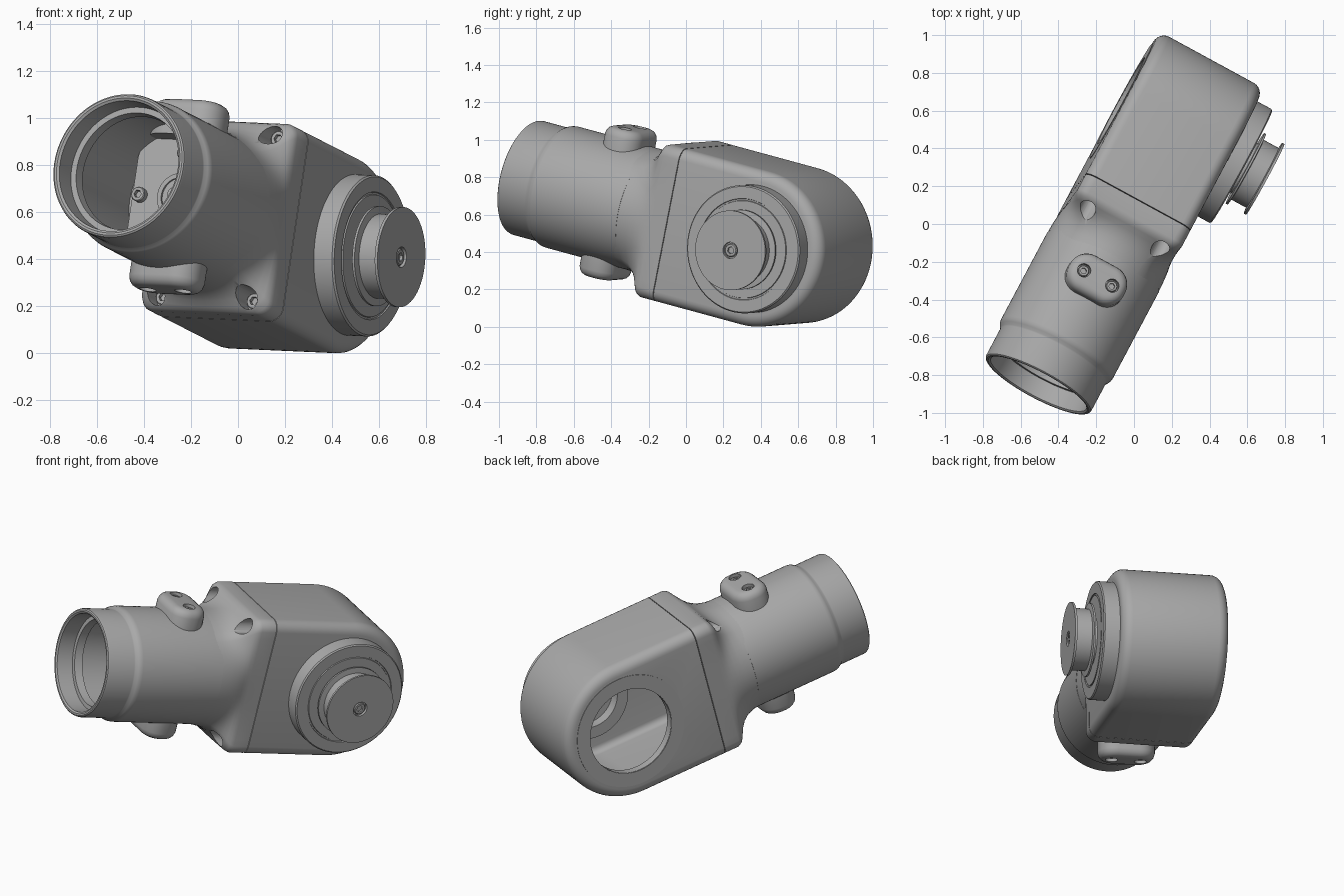
import bpy, bmesh
from math import sin, cos, pi, hypot
from mathutils import Vector, Matrix

if "Cube" in bpy.data.objects:
    bpy.data.objects.remove(bpy.data.objects["Cube"], do_unlink=True)

# Single material
grey = bpy.data.materials.new("grey metal")
grey.use_nodes = True
tone = (0.4, 0.4, 0.4, 1)
grey.diffuse_color = tone
grey.node_tree.nodes["Principled BSDF"].inputs["Base Color"].default_value = tone

# Local frame: x along the tube, y along the hinge pin, z across both
yaw, tilt, roll = 0.489, 0.236, 0.04
A = Vector((-sin(yaw) * cos(tilt), -cos(yaw) * cos(tilt), sin(tilt)))
pin = Vector((cos(yaw), -sin(yaw), 0))
W = pin * cos(roll) - A.cross(pin) * sin(roll)
FRAME = Matrix((A, W, A.cross(W))).transposed().to_4x4()
FRAME.translation = (0.21, 0.50, 0.43)


def loft(name, rings, caps=True):
    """Skin a list of equal-length point rings; without caps it closes on itself."""
    bm = bmesh.new()
    rows = [[bm.verts.new(p) for p in ring] for ring in rings]
    n = len(rows[0])
    for a, b in zip(rows, rows[1:] if caps else rows[1:] + rows[:1]):
        for i in range(n):
            j = (i + 1) % n
            bm.faces.new((a[i], a[j], b[j], b[i]))
    if caps:
        bm.faces.new(rows[0])
        bm.faces.new(rows[-1])
    bmesh.ops.recalc_face_normals(bm, faces=bm.faces)
    mesh = bpy.data.meshes.new(name)
    bm.to_mesh(mesh)
    bm.free()
    mesh.materials.append(grey)
    obj = bpy.data.objects.new(name, mesh)
    bpy.context.collection.objects.link(obj)
    obj.matrix_world = FRAME
    return obj


def ring(t, r, axis, centre=(0, 0, 0), n=72, hexed=False):
    """Circle or hexagon of radius r at distance t along a local axis."""
    pts = []
    for i in range(n):
        q = 2 * pi * i / n
        k = r * cos(pi / 6) / cos(q % (pi / 3) - pi / 6) if hexed else r
        p = [0, 0, 0]
        p[axis], p[axis - 2], p[axis - 1] = t, k * cos(q), k * sin(q)
        pts.append(Vector(p) + Vector(centre))
    return pts


def turned(name, profile, axis, centre=(0, 0, 0), caps=True, n=72):
    return loft(name, [ring(t, r, axis, centre, n) for t, r in profile], caps)


def rounded_rect(hx, hy, r, n=8):
    pts = []
    for k, (sx, sy) in enumerate(((1, 1), (-1, 1), (-1, -1), (1, -1))):
        for i in range(n + 1):
            q = (k + i / n) * pi / 2
            pts.append((sx * (hx - r) + r * cos(q), sy * (hy - r) + r * sin(q)))
    return pts


def cut(obj, cutters):
    for c in cutters:
        bpy.context.view_layer.objects.active = obj
        m = obj.modifiers.new("cut", "BOOLEAN")
        m.operation, m.object = "DIFFERENCE", c
        bpy.ops.object.modifier_apply(modifier=m.name)
        bpy.data.objects.remove(c, do_unlink=True)


def screw(name, t, axis, centre, r, face=1):
    """Socket head screw whose head face lies at t, pointing along face."""
    rings = [ring(t - face * 0.04, r, axis, centre, 24), ring(t - face * 0.005, r, axis, centre, 24),
             ring(t, r * 0.88, axis, centre, 24), ring(t, r * 0.55, axis, centre, 24, True),
             ring(t - face * 0.02, r * 0.55, axis, centre, 24, True)]
    loft(name, rings)


# Housing: D-shaped shell with rounded side edges
def d_block(name, radius, half, end, fillet):
    layers = []
    steps = [pi / 2 * i / 6 for i in range(7)]
    levels = [(half - fillet * (1 - sin(q)), fillet * (1 - cos(q))) for q in steps]
    for w, inset in [(-w, i) for w, i in reversed(levels)] + levels:
        rr = radius - inset
        arc = [Vector((rr * cos(q), w, rr * sin(q))) for q in (pi / 2 + pi * i / 48 for i in range(49))]
        layers.append([Vector((end, w, rr))] + arc + [Vector((end, w, -rr))])
    return loft(name, layers)


housing = d_block("housing", 0.42, 0.315, 0.528, 0.06)
cut(housing, [d_block("cavity_cutter", 0.365, 0.265, 0.48, 0.04),
              turned("opening_cutter", [(-0.4, 0.26), (-0.2, 0.26)], 1)])
turned("opening_rim", [(-0.31, 0.345), (-0.318, 0.345), (-0.318, 0.262), (-0.31, 0.262)], 1, caps=False)
turned("bearing_boss", [(0.28, 0.24), (0.2, 0.24), (0.2, 0.17), (0.28, 0.17)], 1, caps=False)

# Flange: rectangular collar flowing into the round tube
BODY = 0.335
sections = []
outline = rounded_rect(0.315, 0.42, 0.06)
dense = []
for p, q in zip(outline, outline[1:] + outline[:1]):
    count = max(1, round(hypot(q[0] - p[0], q[1] - p[1]) / 0.04))
    dense += [(p[0] + (q[0] - p[0]) * i / count, p[1] + (q[1] - p[1]) * i / count) for i in range(count)]
for a, t in ((0.532, 0), (0.625, 0), (0.65, 0.08), (0.668, 0.25), (0.69, 0.48), (0.72, 0.7),
             (0.76, 0.87), (0.81, 0.97), (0.86, 1)):
    row = []
    for y, z in dense:
        d = (BODY - 0.001) / hypot(y, z)
        row.append(Vector((a, y + (y * d - y) * t, z + (z * d - z) * t)))
    sections.append(row)
flange = loft("flange", sections)
corners = [(0, sy * 0.22, sz * 0.355) for sy in (1, -1) for sz in (1, -1)]
cut(flange, [turned("pocket_cutter", [(0.59, 0.046), (0.9, 0.046)], 0, c, n=32) for c in corners])
for c in corners:
    screw("flange_screw", 0.625, 0, c, 0.035)

# Tube: stepped sleeve with an open bore
turned("tube", [(0.82, BODY), (1.35, BODY), (1.365, 0.333), (1.378, 0.327), (1.392, 0.317), (1.4, 0.315),
                (1.56, 0.315), (1.57, 0.312), (1.575, 0.305), (1.575, 0.295), (1.568, 0.285),
                (1.47, 0.28), (1.47, 0.255), (1.42, 0.25), (1.42, 0.295), (0.9, 0.295)], 0, n=96)

# Motor face inside the bore, with flat sides
motor = turned("motor_face", [(0.89, 0.294), (1.0, 0.294)], 0)
for v in motor.data.vertices:
    v.co.y = max(-0.23, min(0.23, v.co.y))
turned("motor_hub", [(0.98, 0.1), (1.02, 0.1), (1.02, 0.08), (1.01, 0.08), (1.01, 0.03), (1.06, 0.03)], 0)
for i in range(4):
    screw("motor_screw", 1.03, 0, (0, 0.19 * cos(i * pi / 2), 0.19 * sin(i * pi / 2)), 0.032)

# Screw pads above and below the tube
for side, name in ((1, "top_pad"), (-1, "bottom_pad")):
    layers = []
    for v, inset in ((0.25, 0), (0.365, 0), (0.385, 0.006), (0.4, 0.018), (0.408, 0.034), (0.41, 0.05)):
        layers.append([Vector((1.005 + x, y, side * v))
                       for x, y in rounded_rect(0.11 - inset, 0.165 - inset, 0.1 - inset)])
    pad = loft(name, layers)
    spots = [(1.005, 0.085, 0), (1.005, -0.085, 0)]
    cut(pad, [turned("pad_cutter", [(side * 0.38, 0.036), (side * 0.5, 0.036)], 2, c, n=32) for c in spots])
    for c in spots:
        screw("pad_screw", side * 0.395, 2, c, 0.03, side)

# Hinge disc and flanged spool
turned("hinge_disc", [(0.3, 0.343), (0.403, 0.343), (0.41, 0.336), (0.41, 0.272), (0.404, 0.27),
                      (0.404, 0.262), (0.41, 0.26), (0.41, 0.1)], 1, n=96)
turned("spool", [(0.4, 0.15), (0.43, 0.15), (0.43, 0.213), (0.441, 0.213), (0.445, 0.18), (0.535, 0.18),
                 (0.539, 0.213), (0.552, 0.213), (0.552, 0.044), (0.535, 0.044)], 1, n=96)
screw("spool_screw", 0.548, 1, (0, 0, 0), 0.036)

# Smooth shading with crisp edges
for obj in bpy.data.objects:
    obj.select_set(obj.type == "MESH")
bpy.context.view_layer.objects.active = housing
bpy.ops.object.shade_smooth_by_angle(angle=0.6)
